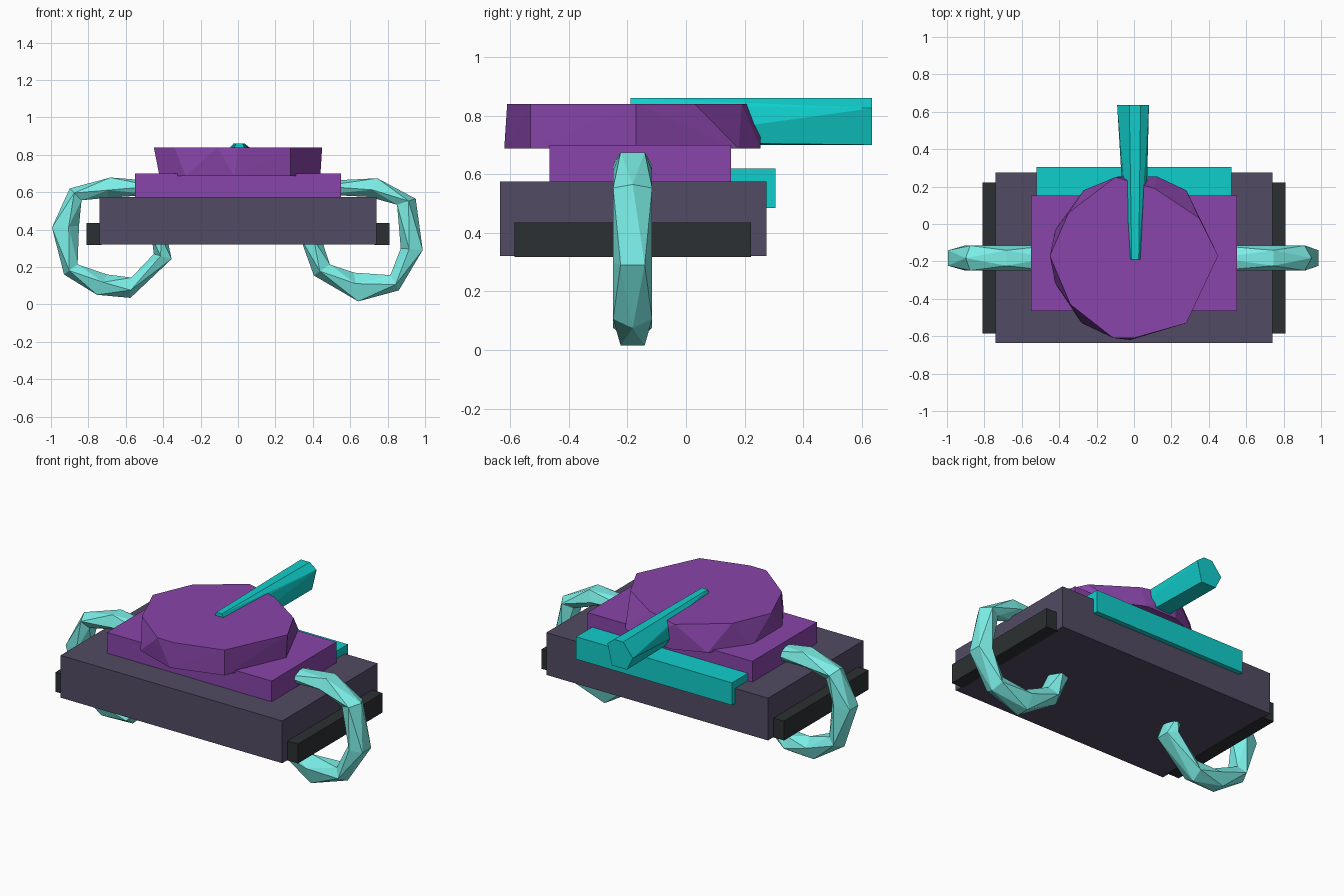
import bpy, bmesh
from math import cos, sin, pi
from mathutils import Vector

if "Cube" in bpy.data.objects:
    bpy.data.objects.remove(bpy.data.objects["Cube"])


def material(name, rgb):
    m = bpy.data.materials.new(name)
    m.diffuse_color = (*rgb, 1)
    m.use_nodes = True
    m.node_tree.nodes["Principled BSDF"].inputs["Base Color"].default_value = m.diffuse_color
    return m


SLATE = material("slate", (0.085, 0.07, 0.125))
BLACK = material("black", (0.025, 0.03, 0.032))
PURPLE = material("purple", (0.25, 0.06, 0.40))
TEAL = material("teal", (0.005, 0.62, 0.60))
AQUA = material("aqua", (0.2, 0.86, 0.80))


def finish(bm, name, mat):
    bmesh.ops.recalc_face_normals(bm, faces=bm.faces)
    me = bpy.data.meshes.new(name)
    bm.to_mesh(me)
    bm.free()
    me.materials.append(mat)
    ob = bpy.data.objects.new(name, me)
    bpy.context.collection.objects.link(ob)
    return ob


def box(name, lo, hi, mat):
    bm = bmesh.new()
    bmesh.ops.create_cube(bm, size=1)
    for v in bm.verts:
        v.co = [a + (b - a) * (c + 0.5) for a, b, c in zip(lo, hi, v.co)]
    return finish(bm, name, mat)


def hull(name, points, mat):
    bm = bmesh.new()
    for p in points:
        bm.verts.new(p)
    bmesh.ops.convex_hull(bm, input=bm.verts)
    bmesh.ops.dissolve_limit(bm, angle_limit=0.01, verts=bm.verts, edges=bm.edges)
    return finish(bm, name, mat)


def arm(name, sections, n=5):
    """Faceted curled tube; each section is outer x, z and inner x, z."""
    bm = bmesh.new()
    rings = []
    for i, (ox, oz, ix, iz) in enumerate(sections):
        o, q = Vector((ox, -0.182, oz)), Vector((ix, -0.182, iz))
        mid, half = (o + q) / 2, (o - q) / 2
        # alternate sections turn half a step for the triangular facets
        turn = (i % 2) * pi / n
        rings.append([bm.verts.new(mid + half * cos(a) + Vector((0, 0.07 * sin(a), 0)))
                      for a in (turn + 2 * pi * k / n for k in range(n))])
    for i, (a, b) in enumerate(zip(rings, rings[1:])):
        for k in range(n):
            j = (k + 1) % n
            if i % 2 == 0:
                bm.faces.new((a[k], a[j], b[k]))
                bm.faces.new((a[j], b[j], b[k]))
            else:
                bm.faces.new((a[k], b[j], b[k]))
                bm.faces.new((a[k], a[j], b[j]))
    bm.faces.new(rings[0])
    bm.faces.new(rings[-1])
    return finish(bm, name, AQUA)


# Body, side treads, upper deck and rear bar
box("body", (-0.74, -0.635, 0.32), (0.74, 0.275, 0.575), SLATE)
for side, x in (("left", -0.81), ("right", 0.73)):
    box(side + "_tread", (x, -0.585, 0.318), (x + 0.08, 0.222, 0.435), BLACK)
box("upper_deck", (-0.55, -0.465, 0.56), (0.55, 0.153, 0.70), PURPLE)
box("rear_bar", (-0.52, 0.14, 0.485), (0.52, 0.305, 0.62), TEAL)

# Irregular low-poly turret
top = [(0.45, -0.17), (0.28, -0.53), (0, -0.61), (-0.11, -0.61), (-0.34, -0.43),
       (-0.45, -0.17), (-0.35, 0.06), (-0.1, 0.25), (0.11, 0.19), (0.35, 0.03)]
bottom = [(0.44, -0.17), (0.28, -0.53), (-0.02, -0.62), (-0.28, -0.53), (-0.42, -0.32),
          (-0.42, -0.03), (-0.27, 0.18), (-0.08, 0.255), (0.12, 0.255), (0.28, 0.18)]
hull("turret", [(x, y, 0.84) for x, y in top] + [(x, y, 0.687) for x, y in bottom], PURPLE)

# Barrel pointing to the rear
far = [(-0.025, 0.86), (0.035, 0.86), (0.08, 0.825), (0.05, 0.70), (-0.05, 0.70), (-0.09, 0.78)]
near = [(-0.012, 0.86), (0.025, 0.86), (0.035, 0.838), (0.06, 0.71), (-0.04, 0.70), (-0.02, 0.838)]
hull("barrel", [(x, 0.635, z) for x, z in far] + [(x, -0.19, z) for x, z in near], TEAL)

# Curled side arms, each slightly different
arm("right_arm", [(.45, .66, .45, .58), (.75, .685, .70, .575), (.95, .565, .84, .53),
                  (1.0, .29, .87, .30), (.86, .075, .81, .165), (.645, 0, .62, .17),
                  (.405, .155, .50, .22), (.32, .36, .45, .34)])
arm("left_arm", [(-.45, .66, -.45, .58), (-.68, .69, -.70, .57), (-.90, .62, -.83, .55),
                 (-1.01, .41, -.85, .42), (-.93, .16, -.85, .22), (-.76, .04, -.70, .16),
                 (-.575, .035, -.57, .155), (-.345, .24, -.45, .27), (-.38, .36, -.47, .36)])
